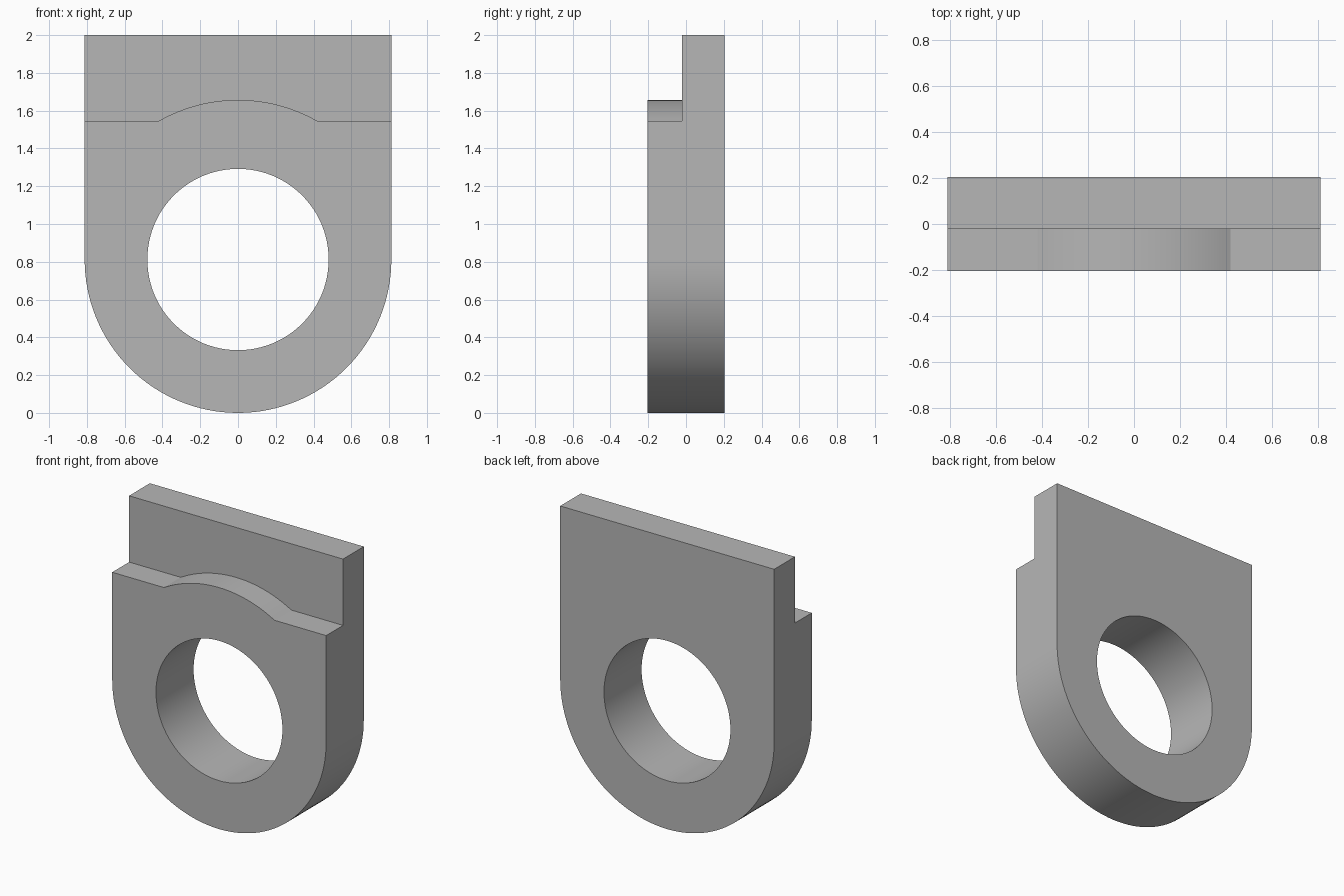
import bpy
import bmesh
from math import pi, sin, cos, asin

if "Cube" in bpy.data.objects:
    bpy.data.objects.remove(bpy.data.objects["Cube"], do_unlink=True)

R = 0.812            # half width, and radius of the rounded bottom
CZ = R               # height of the shared arc centre
FRONT, BACK, STEP = -0.204, 0.204, -0.021
HOLE_R, HUMP_R = 0.48, 0.845
HUMP_HALF, LEDGE_Z, TOP = 0.42, 1.545, 2.0

grey = bpy.data.materials.new("plain grey")
grey.use_nodes = True
colour = (0.47, 0.47, 0.47, 1)
grey.diffuse_color = colour
grey.node_tree.nodes["Principled BSDF"].inputs["Base Color"].default_value = colour


def arc(radius, start, end, steps):
    """Points (x, z) on an arc about the shared centre."""
    angles = [start + (end - start) * i / steps for i in range(steps + 1)]
    return [(radius * cos(a), CZ + radius * sin(a)) for a in angles]


def prism(name, outline, y0, y1):
    """Extrude an x-z outline from y0 to y1."""
    bm = bmesh.new()
    face = bm.faces.new([bm.verts.new((x, y0, z)) for x, z in outline])
    ext = bmesh.ops.extrude_face_region(bm, geom=[face])
    moved = [v for v in ext["geom"] if isinstance(v, bmesh.types.BMVert)]
    bmesh.ops.translate(bm, verts=moved, vec=(0, y1 - y0, 0))
    bmesh.ops.recalc_face_normals(bm, faces=bm.faces)
    mesh = bpy.data.meshes.new(name)
    bm.to_mesh(mesh)
    bm.free()
    mesh.materials.append(grey)
    obj = bpy.data.objects.new(name, mesh)
    bpy.context.collection.objects.link(obj)
    return obj


# Plate: square top, round bottom
plate = prism("bracket_plate", [(R, TOP), (-R, TOP)] + arc(R, pi, 2 * pi, 64), FRONT, BACK)

# Through hole
hole = prism("hole_cutter", arc(HOLE_R, 0, 2 * pi, 96)[:-1], -1, 1)

# Upper front recess, leaving a ledge with a raised arc
half = asin(HUMP_HALF / HUMP_R)
hump = arc(HUMP_R, pi / 2 + half, pi / 2 - half, 24)
recess = prism("recess_cutter",
               [(-1, TOP + 1), (-1, LEDGE_Z)] + hump + [(1, LEDGE_Z), (1, TOP + 1)],
               -1, STEP)

# Apply the cuts
bpy.ops.object.select_all(action="DESELECT")
bpy.context.view_layer.objects.active = plate
plate.select_set(True)
for cutter in (hole, recess):
    cutter.hide_render = True
    mod = plate.modifiers.new(cutter.name, "BOOLEAN")
    mod.operation = "DIFFERENCE"
    mod.solver = "EXACT"
    mod.object = cutter
    bpy.ops.object.modifier_apply(modifier=mod.name)
    bpy.data.objects.remove(cutter, do_unlink=True)

bpy.ops.object.shade_smooth_by_angle(angle=pi / 9)
